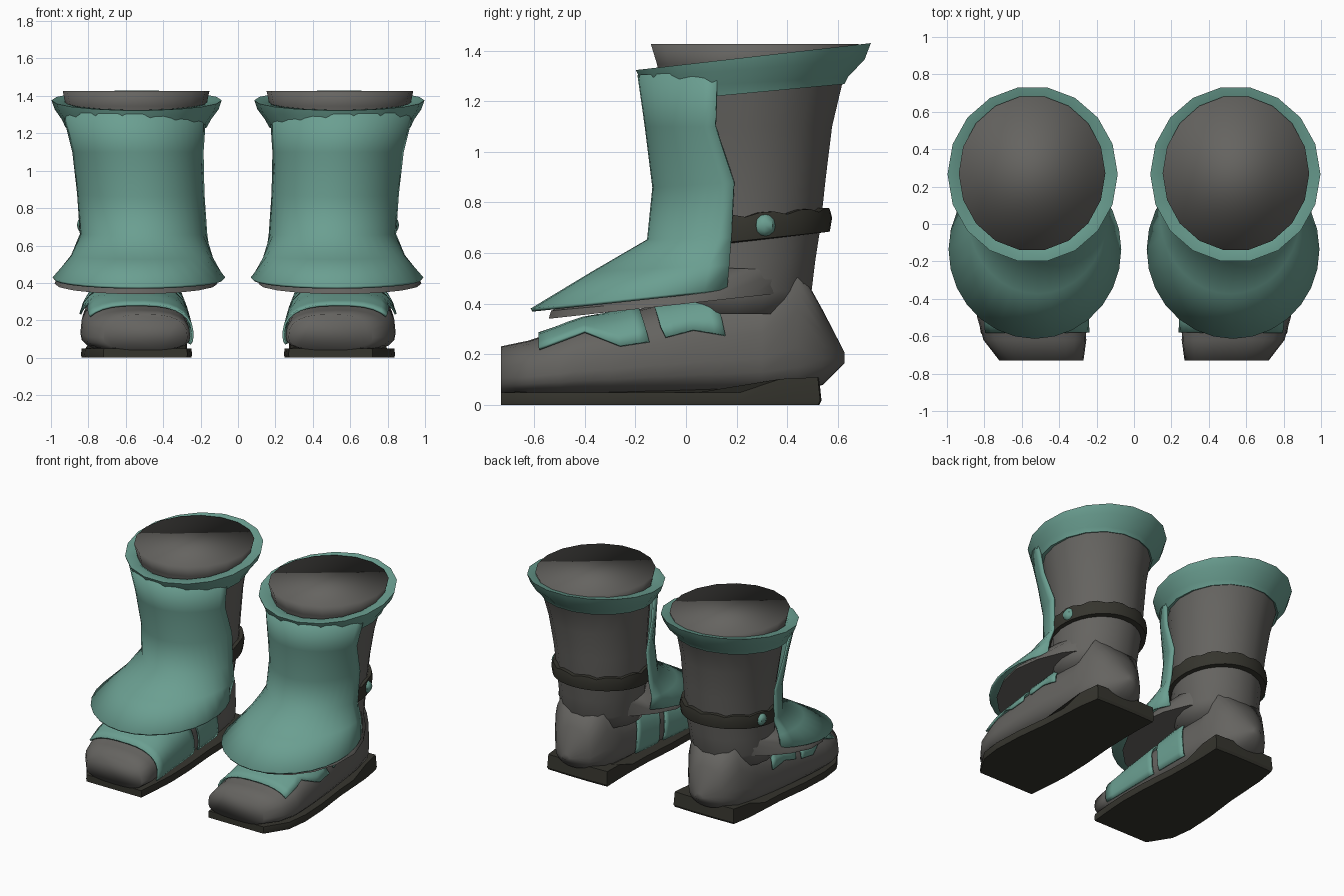
import bpy, bmesh, math
from math import sin, cos, pi

if "Cube" in bpy.data.objects:
    bpy.data.objects.remove(bpy.data.objects["Cube"])


def material(name, rgb):
    m = bpy.data.materials.new(name)
    m.diffuse_color = (*rgb, 1)
    m.use_nodes = True
    m.node_tree.nodes["Principled BSDF"].inputs["Base Color"].default_value = m.diffuse_color
    return m


TEAL = material("teal", (0.145, 0.345, 0.283))
GREY = material("warm grey", (0.130, 0.126, 0.117))
DARK = material("dark brown", (0.036, 0.035, 0.027))


def finish(name, bm, mat, thick=0, angle=40):
    """Turn a bmesh into a smooth object mirrored to the other boot."""
    bmesh.ops.recalc_face_normals(bm, faces=bm.faces)
    me = bpy.data.meshes.new(name)
    bm.to_mesh(me)
    bm.free()
    me.materials.append(mat)
    ob = bpy.data.objects.new(name, me)
    bpy.context.collection.objects.link(ob)
    bpy.ops.object.select_all(action='DESELECT')
    ob.select_set(True)
    bpy.context.view_layer.objects.active = ob
    bpy.ops.object.shade_smooth_by_angle(angle=math.radians(angle))
    if thick:
        s = ob.modifiers.new("thickness", 'SOLIDIFY')
        s.thickness, s.offset = thick, 0
    m = ob.modifiers.new("pair", 'MIRROR')
    m.use_mirror_merge = False
    return ob


def loft(name, rings, mat, closed=True, caps=True, thick=0, angle=40):
    """Skin a list of point rows."""
    bm = bmesh.new()
    rows = [[bm.verts.new(p) for p in r] for r in rings]
    n = len(rows[0])
    for a, b in zip(rows, rows[1:]):
        for i in range(n if closed else n - 1):
            j = (i + 1) % n
            bm.faces.new((a[i], a[j], b[j], b[i]))
    if caps:
        bm.faces.new(rows[0])
        bm.faces.new(rows[-1])
    return finish(name, bm, mat, thick, angle)


def oval(cx, rx, y0, y1, z0, z1=None, n=18, narrow=0):
    """Oval ring between y0 (height z0) and y1 (height z1)."""
    z1 = z0 if z1 is None else z1
    out = []
    for i in range(n):
        a = 2 * pi * i / n
        s = sin(a)
        w = rx * (1 - narrow * max(s, 0))
        out.append((cx + w * cos(a), (y0 + y1) / 2 + (y1 - y0) / 2 * s,
                    (z0 + z1) / 2 + (z1 - z0) / 2 * s))
    return out


# Leg shaft, flat closed top
loft("leg_shaft", [oval(*r) for r in (
    (.53, .27, -.05, .46, .36), (.53, .28, -.07, .50, .45), (.525, .29, -.08, .515, .57),
    (.52, .30, -.08, .535, .70), (.525, .312, -.08, .557, .90), (.535, .335, -.10, .582, 1.10),
    (.545, .365, -.11, .625, 1.28), (.545, .375, -.12, .66, 1.345),
    (.545, .392, -.145, .687, 1.425))], GREY, angle=110)

# Rolled cuff, higher at the back
loft("cuff", [oval(*r) for r in (
    (.545, .35, -.10, .61, 1.20, 1.275), (.545, .378, -.145, .632, 1.195, 1.268),
    (.543, .398, -.165, .645, 1.25, 1.295), (.542, .438, -.19, .712, 1.29, 1.365),
    (.542, .455, -.205, .737, 1.322, 1.43), (.545, .385, -.135, .675, 1.325, 1.415),
    (.545, .35, -.09, .61, 1.30, 1.38))], TEAL, caps=False)


# Shin guard, open at the back and flared over the foot
def guard_row(cx, rx, cy, yf, ye, zf, ze, n=20):
    ry = cy - yf
    a0 = math.asin((ye - cy) / ry)
    row = []
    for i in range(n + 1):
        a = a0 - (pi + 2 * a0) * i / n
        y = cy + ry * sin(a)
        row.append((cx + rx * cos(a), y, zf + (ze - zf) * (y - yf) / (ye - yf)))
    return row


loft("shin_guard", [guard_row(*r) for r in (
    (.555, .39, .22, -.185, .125, 1.305, 1.32), (.535, .358, .22, -.156, .117, 1.10, 1.10),
    (.52, .335, .22, -.126, .19, .86, .88), (.505, .335, .21, -.148, .18, .65, .66),
    (.515, .372, .06, -.37, .17, .52, .55),
    (.53, .457, -.14, -.61, .16, .375, .455))], TEAL, closed=False, caps=False,
    thick=.014, angle=70)

# Lower skirt plate under the flare
loft("skirt", [oval(*r, narrow=.15) for r in (
    (.545, .435, -.55, .45, .34, .45), (.545, .428, -.54, .455, .372, .462),
    (.53, .30, -.10, .49, .55, .53))], GREY)

# Strap around the ankle, ragged along its top edge
N = 36
ankle = [oval(.52, .295, -.07, .53, .61, .68, N), oval(.52, .322, -.10, .568, .615, .685, N),
         oval(.52, .33, -.105, .577, .67, .74, N), oval(.52, .322, -.10, .57, .73, .775, N),
         oval(.52, .295, -.07, .53, .73, .775, N)]
for k in (3, 4):
    ankle[k] = [(x, y, z + (-.01 if i % 3 == 0 else .004)) for i, (x, y, z) in enumerate(ankle[k])]
loft("ankle_strap", ankle, DARK, caps=False)

# Round stud on the outer side
bm = bmesh.new()
bmesh.ops.create_uvsphere(bm, u_segments=8, v_segments=6, radius=.045)
for v in bm.verts:
    v.co.x *= .8
    v.co += type(v.co)((.825, .31, .71))
finish("stud", bm, TEAL)

# Foot sections: y, centre x, half width, top, bottom, squareness
FOOT = [(-.73, .495, .225, .232, .04, .75), (-.62, .53, .275, .255, .035, .75),
        (-.50, .55, .288, .295, .03, .75), (-.43, .555, .288, .325, .03, .75),
        (-.30, .555, .285, .348, .03, .75), (-.10, .555, .275, .40, .03, .75),
        (.10, .55, .26, .44, .03, .75), (.30, .545, .24, .46, .035, .75),
        (.44, .54, .215, .555, .05, .6), (.54, .54, .14, .375, .08, .9),
        (.625, .54, .03, .21, .165, 1)]


def section(y):
    for a, b in zip(FOOT, FOOT[1:]):
        if y <= b[0]:
            t = (y - a[0]) / (b[0] - a[0])
            return [p + (q - p) * t for p, q in zip(a, b)]
    return FOOT[-1]


def foot_point(y, a, grow=0):
    _, c, w, top, low, e = section(y)
    mid = low + .35 * (top - low)
    h = (top - mid if sin(a) > 0 else mid - low) + grow
    x = math.copysign(abs(cos(a)) ** e, cos(a)) * (w + grow)
    return (c + x, y, mid + math.copysign(abs(sin(a)) ** e, sin(a)) * h)


loft("foot", [[foot_point(f[0], 2 * pi * i / 24) for i in range(24)] for f in FOOT], GREY, angle=110)


# Instep wraps with a zigzag outer edge, reaching low on the inner side
def wrap(name, edge, lean0, lean1):
    rows = []
    for (ya, za), (yb, zb) in zip(edge, edge[1:]):
        for k in range(3):
            t = k / 3
            rows.append((ya + (yb - ya) * t, za + (zb - za) * t))
    rows.append(edge[-1])
    grid = []
    for k, (y, z) in enumerate(rows):
        lean = lean0 + (lean1 - lean0) * k / (len(rows) - 1)
        _, c, w, top, low, e = section(y)
        mid = low + .35 * (top - low)
        s = min(1, max(.01, (z - mid) / (top - mid)))
        a0, a1 = math.asin(s ** (1 / e)), pi + .35
        angles = [a0 + (a1 - a0) * i / 14 for i in range(15)]
        grid.append([foot_point(y - lean * max(sin(a), 0) + lean * sin(a0), a, .014) for a in angles])
    loft(name, grid, TEAL, closed=False, caps=False, thick=.012)


wrap("front_wrap", [(-.58, .213), (-.40, .28), (-.26, .228), (-.145, .245)], .0, .06)
wrap("rear_wrap", [(-.10, .30), (-.08, .262), (.03, .29), (.155, .27)], .06, .06)

# Sole with a thicker, square heel that juts out on the inner side
OUTLINE = [(.27, -.73), (.72, -.73), (.82, -.58), (.84, -.42), (.83, -.2), (.80, .05), (.79, .22),
           (.78, .38), (.755, .53), (.60, .535), (.42, .535), (.27, .53), (.275, .38), (.275, .22),
           (.27, .05), (.25, -.2), (.245, -.42), (.255, -.58)]


def sole_top(y):
    return .05 + .06 * min(1, max(0, (y - .22) / .18))


def shrink(x, y, f):
    return .545 + (x - .545) * f, y if y < -.7 else -.1 + (y + .1) * f


loft("sole", [[(*shrink(x, y, .985), 0) for x, y in OUTLINE],
              [(x, y, .018) for x, y in OUTLINE],
              [(*shrink(x, y, .985), sole_top(y)) for x, y in OUTLINE]], DARK, angle=30)
